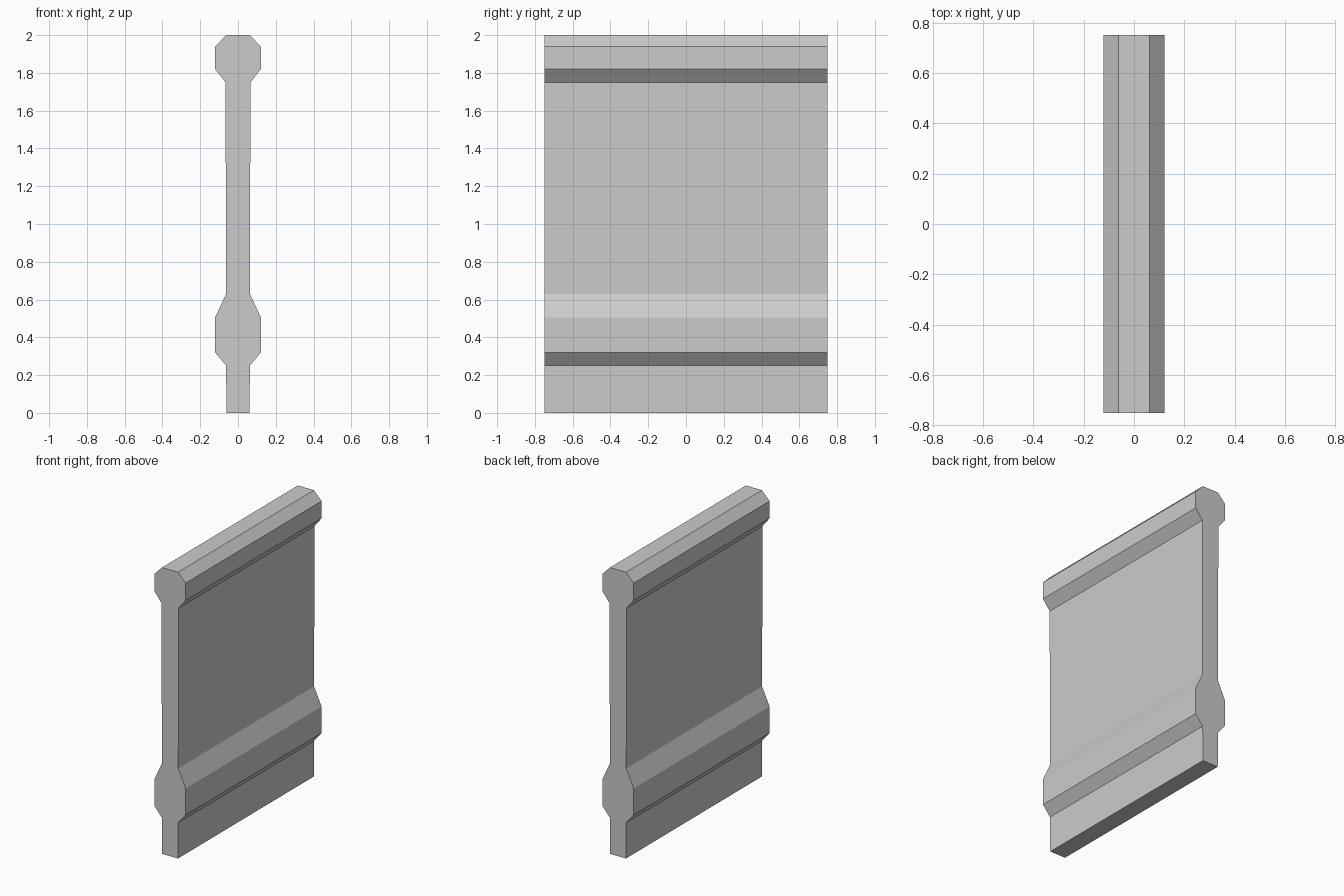
import bpy, bmesh

if "Cube" in bpy.data.objects:
    bpy.data.objects.remove(bpy.data.objects["Cube"])

# Right half of the wall cross-section (x, z), bottom to top
half = [(0.061, 0), (0.063, 0.25), (0.121, 0.32), (0.121, 0.505),
        (0.063, 0.63), (0.066, 1.75), (0.121, 1.82), (0.121, 1.94), (0.062, 2.0)]
profile = half + [(-x, z) for x, z in reversed(half)]

# Moulded wall panel: mirrored profile extruded along y
bm = bmesh.new()
face = bm.faces.new([bm.verts.new((x, -0.75, z)) for x, z in profile])
ext = bmesh.ops.extrude_face_region(bm, geom=[face], use_keep_orig=True)
verts = [g for g in ext["geom"] if isinstance(g, bmesh.types.BMVert)]
bmesh.ops.translate(bm, verts=verts, vec=(0, 1.5, 0))
bmesh.ops.recalc_face_normals(bm, faces=bm.faces)

mesh = bpy.data.meshes.new("wall_panel")
bm.to_mesh(mesh)
bm.free()
bpy.context.collection.objects.link(bpy.data.objects.new("wall_panel", mesh))
